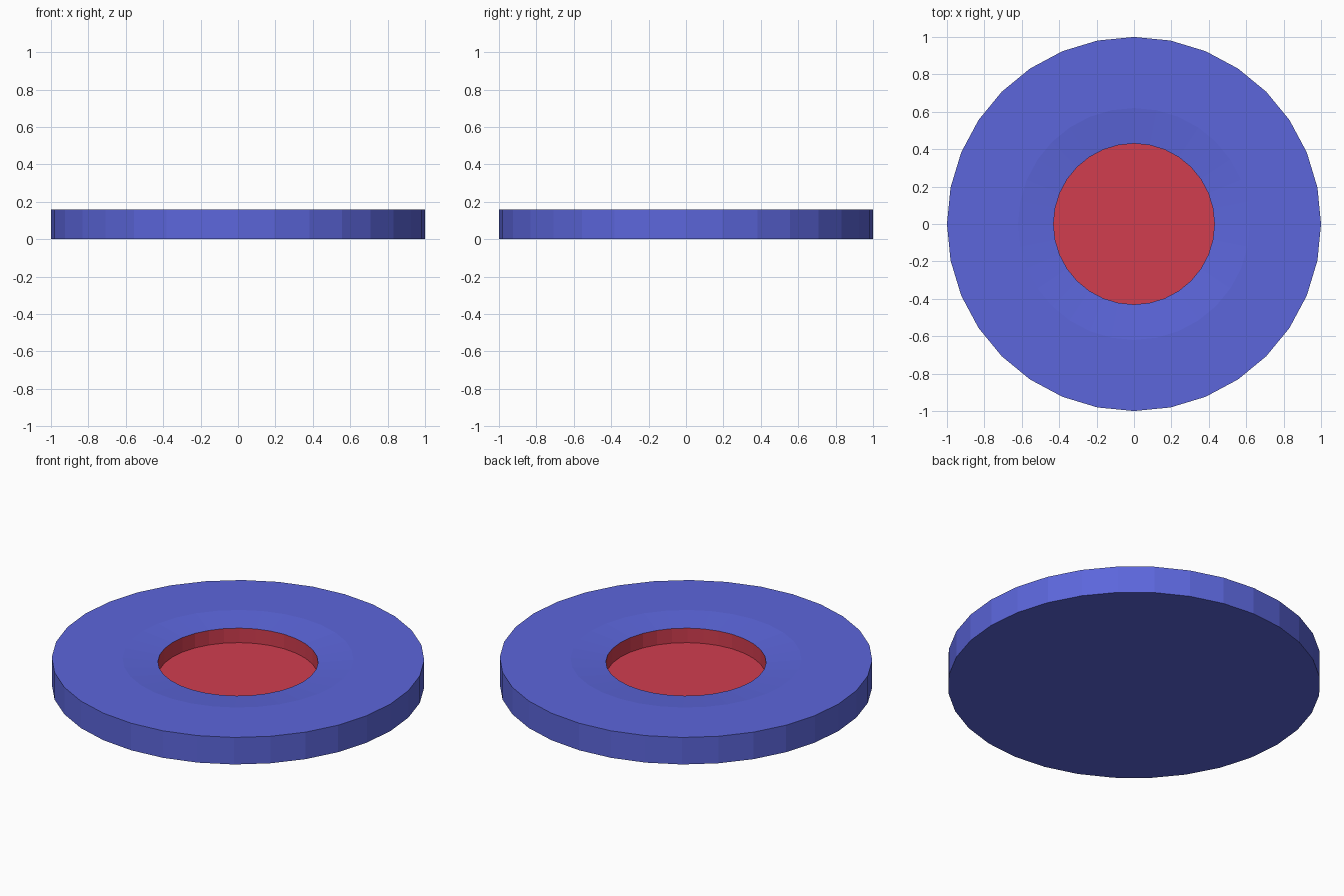
import bpy, bmesh
from math import cos, sin, tau

if "Cube" in bpy.data.objects:
    bpy.data.objects.remove(bpy.data.objects["Cube"])

SIDES = 32


def material(name, rgb):
    mat = bpy.data.materials.new(name)
    mat.diffuse_color = (*rgb, 1)
    mat.use_nodes = True
    mat.node_tree.nodes["Principled BSDF"].inputs["Base Color"].default_value = mat.diffuse_color
    return mat


def lathe(name, profile, mat, cap_first=False, cap_last=False):
    """Spin (radius, z) points listed from bottom/outside to inside."""
    bm = bmesh.new()
    rings = [[bm.verts.new((r * cos(tau * i / SIDES), r * sin(tau * i / SIDES), z))
              for i in range(SIDES)] for r, z in profile]
    for a, b in zip(rings, rings[1:]):
        for i in range(SIDES):
            j = (i + 1) % SIDES
            bm.faces.new((a[i], a[j], b[j], b[i]))
    if cap_first:
        bm.faces.new(rings[0][::-1])
    if cap_last:
        bm.faces.new(rings[-1])
    mesh = bpy.data.meshes.new(name)
    bm.to_mesh(mesh)
    bm.free()
    mesh.materials.append(mat)
    obj = bpy.data.objects.new(name, mesh)
    bpy.context.collection.objects.link(obj)
    return obj


blue = material("blue", (0.107, 0.133, 0.71))
red = material("red", (0.64, 0.047, 0.078))

# Disc body: flat base, upright edge, flat rim, shallow dished collar
lathe("disc_body", [(1, 0), (1, 0.16), (0.62, 0.16), (0.43, 0.141)], blue, cap_first=True)

# Recessed centre: straight wall and flat floor
lathe("centre_recess", [(0.43, 0.141), (0.43, 0.055)], red, cap_last=True)
